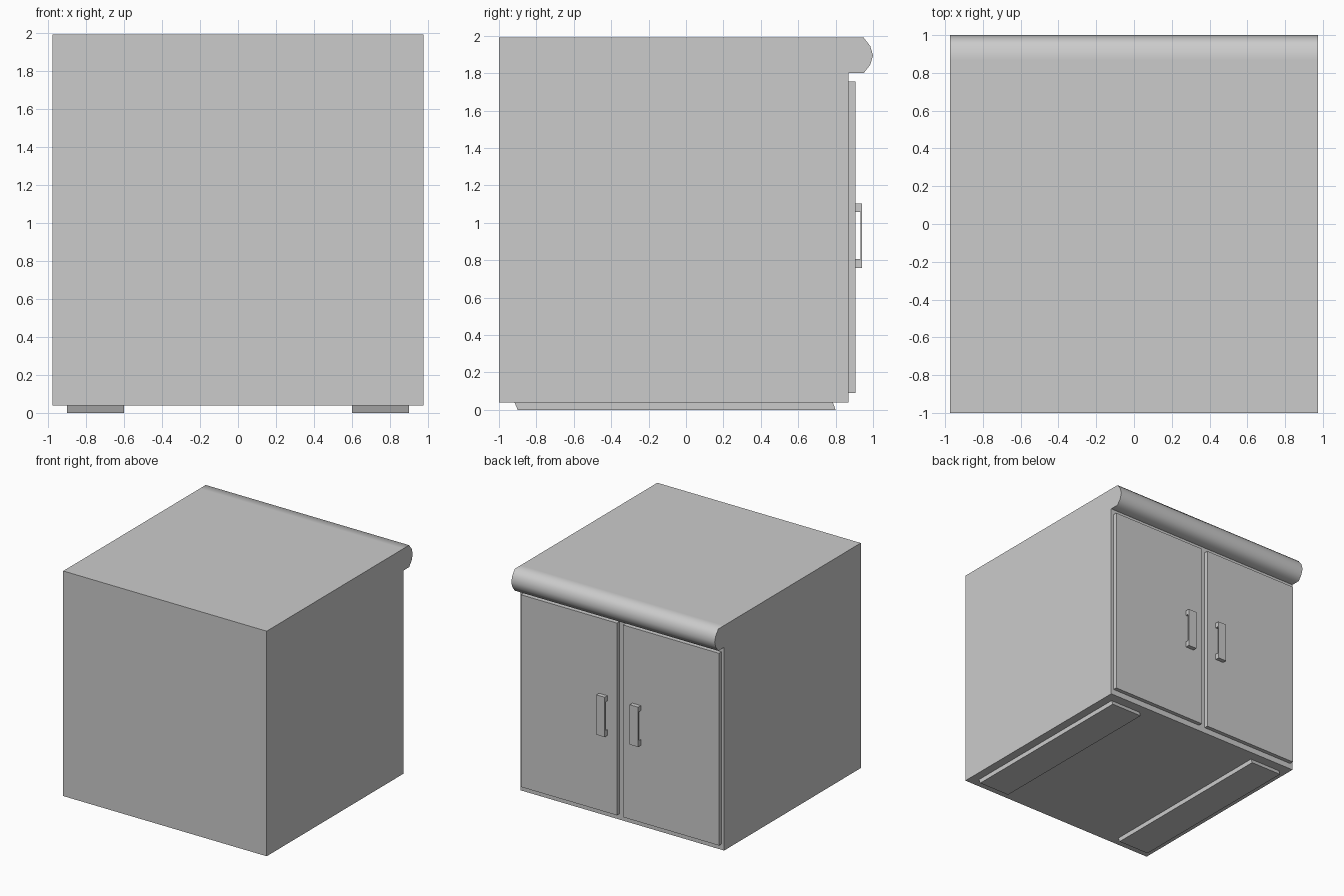
import bpy, bmesh, math

if "Cube" in bpy.data.objects:
    bpy.data.objects.remove(bpy.data.objects["Cube"])


def make_object(name, bm):
    bmesh.ops.recalc_face_normals(bm, faces=bm.faces)
    mesh = bpy.data.meshes.new(name)
    bm.to_mesh(mesh)
    bm.free()
    obj = bpy.data.objects.new(name, mesh)
    bpy.context.collection.objects.link(obj)
    return obj


def extrude_profile(name, profile, x0, x1):
    """Extrude a closed (y, z) profile along x."""
    bm = bmesh.new()
    face = bm.faces.new([bm.verts.new((x0, y, z)) for y, z in profile])
    ext = bmesh.ops.extrude_face_region(bm, geom=[face])
    verts = [v for v in ext["geom"] if isinstance(v, bmesh.types.BMVert)]
    bmesh.ops.translate(bm, verts=verts, vec=(x1 - x0, 0, 0))
    return make_object(name, bm)


def rect(y0, y1, z0, z1):
    return [(y0, z0), (y1, z0), (y1, z1), (y0, z1)]


# Cabinet body with the rounded worktop nose
body = extrude_profile("cabinet_body", [
    (-1, 0.04), (0.87, 0.04), (0.87, 1.80), (0.95, 1.80),
    (0.985, 1.845), (1.0, 1.895), (0.985, 1.945), (0.95, 1.99),
    (0.87, 1.99), (-1, 1.99)], -0.975, 0.975)
bpy.context.view_layer.objects.active = body
body.select_set(True)
bpy.ops.object.shade_smooth_by_angle(angle=math.radians(60))

# Bracket handle outline, open towards the door
handle = [(0.905, 0.757), (0.942, 0.757), (0.942, 1.102), (0.905, 1.102),
          (0.905, 1.057), (0.932, 1.057), (0.932, 0.807), (0.905, 0.807)]

# Skid foot, slightly sheared at both ends
foot = [(-0.90, 0), (0.80, 0), (0.785, 0.04), (-0.917, 0.04)]

# Mirrored pairs of doors, handles and feet
for side, s in (("left", -1), ("right", 1)):
    extrude_profile(side + "_door", rect(0.87, 0.905, 0.09, 1.755), s * 0.03, s * 0.95)
    extrude_profile(side + "_handle", handle, s * 0.12, s * 0.20)
    extrude_profile(side + "_foot", foot, s * 0.60, s * 0.90)
